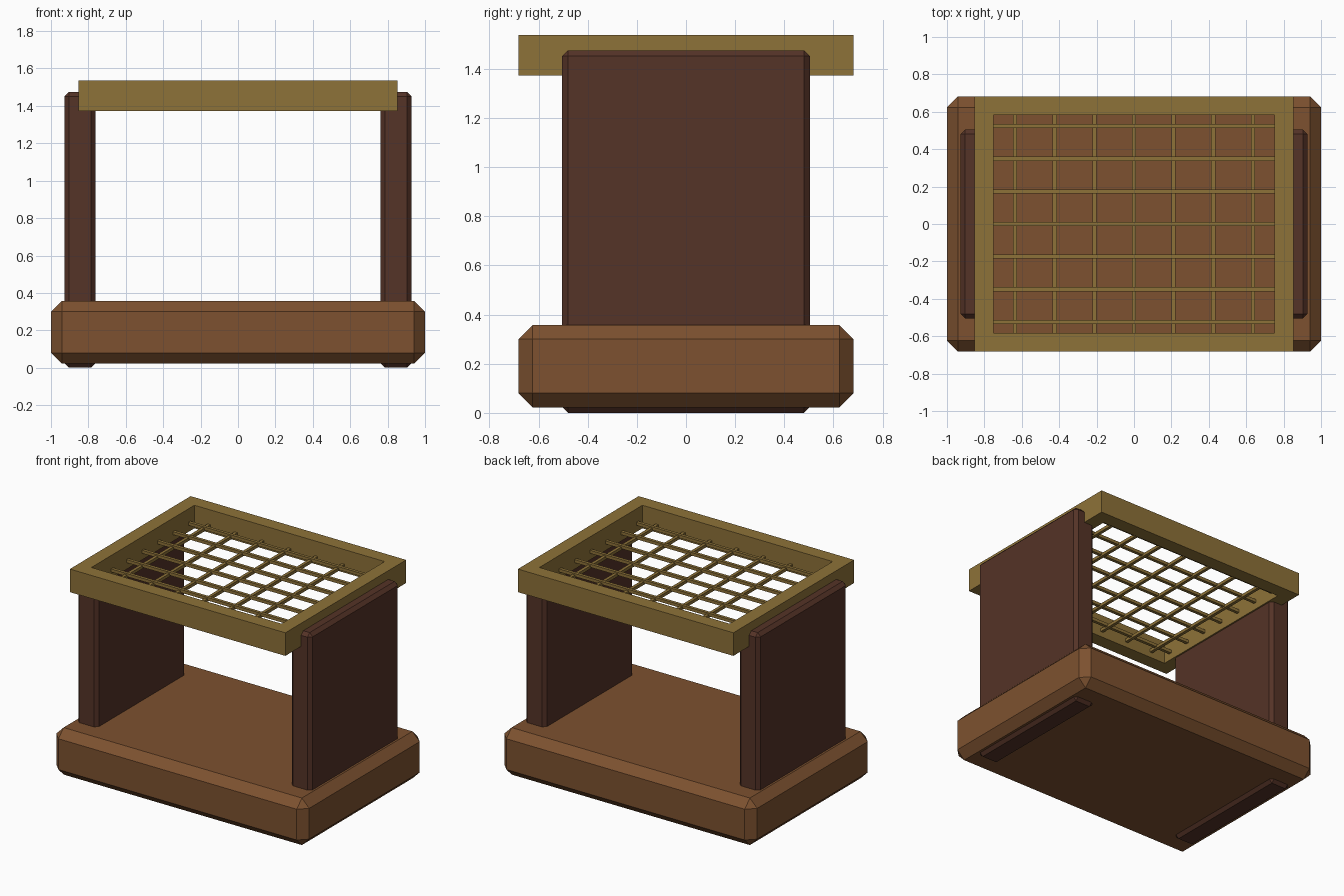
import bpy, bmesh

if "Cube" in bpy.data.objects:
    bpy.data.objects.remove(bpy.data.objects["Cube"])


def material(name, rgb):
    m = bpy.data.materials.new(name)
    m.diffuse_color = (*rgb, 1)
    m.use_nodes = True
    m.node_tree.nodes["Principled BSDF"].inputs["Base Color"].default_value = m.diffuse_color
    return m


wood = material("brown_wood", (0.205, 0.083, 0.029))
dark = material("dark_wood", (0.09, 0.033, 0.02))
brass = material("olive_wood", (0.27, 0.168, 0.04))


def box(bm, lo, hi):
    verts = bmesh.ops.create_cube(bm, size=1)["verts"]
    for v in verts:
        for i in range(3):
            v.co[i] = lo[i] if v.co[i] < 0 else hi[i]


def finish(name, bm, mat, bevel=0):
    if bevel:
        bmesh.ops.bevel(bm, geom=bm.edges[:], offset=bevel, segments=1,
                        affect='EDGES')
    mesh = bpy.data.meshes.new(name)
    bm.to_mesh(mesh)
    bm.free()
    mesh.materials.append(mat)
    obj = bpy.data.objects.new(name, mesh)
    bpy.context.collection.objects.link(obj)
    return obj


# Chamfered base slab
bm = bmesh.new()
box(bm, (-1, -0.682, 0.022), (1, 0.682, 0.358))
finish("base", bm, wood, 0.058)

# Side panels, passing through the base
for name, s in (("left_panel", -1), ("right_panel", 1)):
    x0, x1 = sorted((s * 0.763, s * 0.927))
    bm = bmesh.new()
    box(bm, (x0, -0.504, 0), (x1, 0.504, 1.475))
    finish(name, bm, dark, 0.024)

# Open rectangular top frame: four corner rings bridged into a loop
bm = bmesh.new()
X, Y, T, Z0, Z1 = 0.852, 0.682, 0.1, 1.372, 1.537
rings = []
for sx, sy in ((-1, -1), (1, -1), (1, 1), (-1, 1)):
    rings.append([bm.verts.new((sx * (X - t), sy * (Y - t), z))
                  for t, z in ((0, Z0), (0, Z1), (T, Z1), (T, Z0))])
for i in range(4):
    a, b = rings[i], rings[(i + 1) % 4]
    for j in range(4):
        k = (j + 1) % 4
        bm.faces.new((a[j], b[j], b[k], a[k]))
bmesh.ops.recalc_face_normals(bm, faces=bm.faces[:])
finish("top_frame", bm, brass)

# Crossing grate bars inside the frame
bm = bmesh.new()
r = 0.011
for i in range(-3, 4):
    y, x = i * 0.1745, i * 0.212
    box(bm, (-X + T, y - r, 1.42), (X - T, y + r, 1.442))
    box(bm, (x - r, -Y + T, 1.41), (x + r, Y - T, 1.432))
finish("grate", bm, brass)
